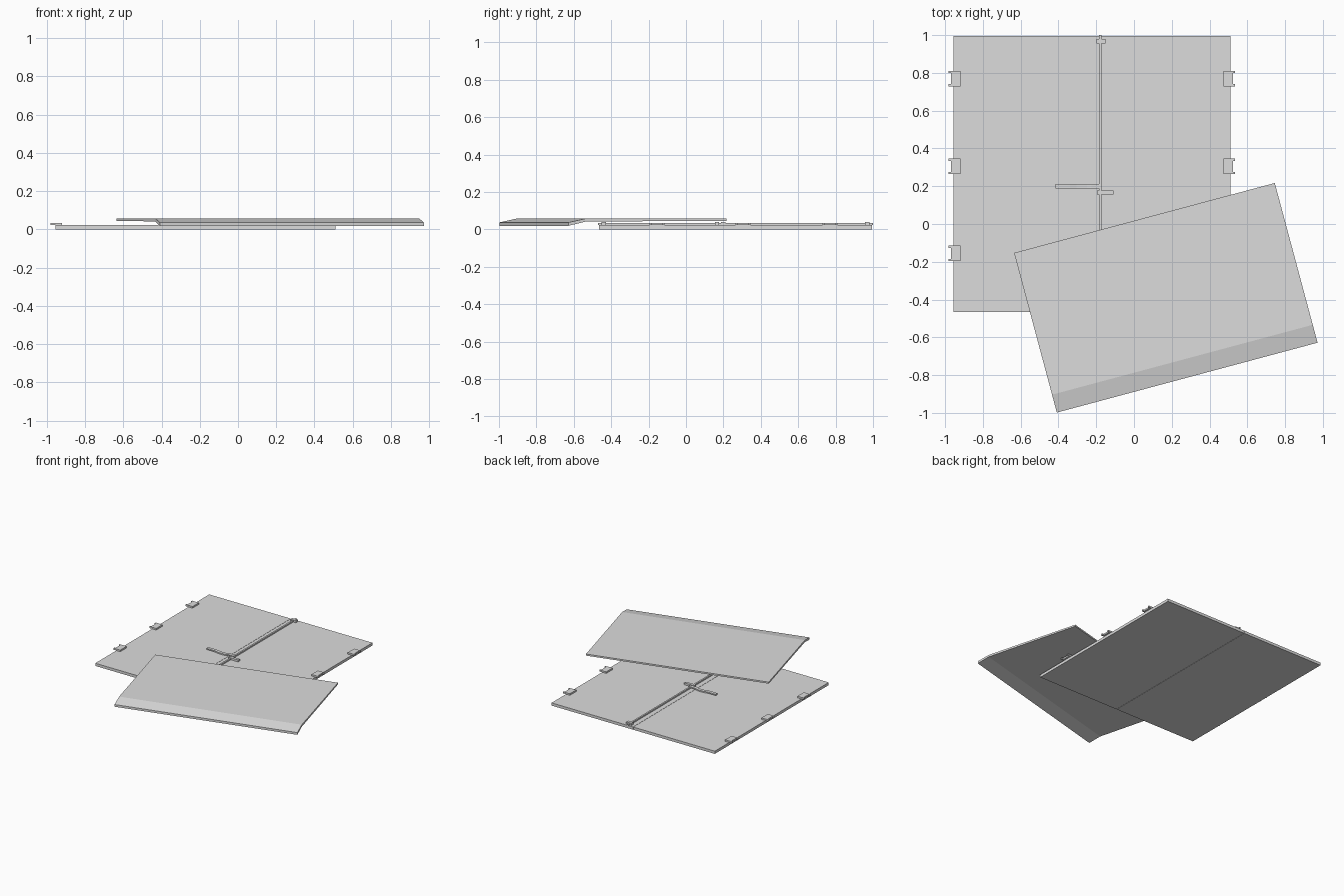
import bpy, bmesh
from math import radians, sin, cos
from mathutils import Matrix

cube = bpy.data.objects.get("Cube")
if cube:
    bpy.data.objects.remove(cube, do_unlink=True)

grey = bpy.data.materials.new("light grey metal")
grey.use_nodes = True
colour = (0.72, 0.72, 0.72, 1)
grey.diffuse_color = colour
grey.node_tree.nodes["Principled BSDF"].inputs["Base Color"].default_value = colour


def finish(name, bm):
    bmesh.ops.recalc_face_normals(bm, faces=bm.faces)
    mesh = bpy.data.meshes.new(name)
    bm.to_mesh(mesh)
    bm.free()
    mesh.materials.append(grey)
    obj = bpy.data.objects.new(name, mesh)
    bpy.context.collection.objects.link(obj)
    return obj


def extrude(name, points, direction):
    """Prism from a closed outline of 3D points."""
    bm = bmesh.new()
    face = bm.faces.new([bm.verts.new(p) for p in points])
    moved = bmesh.ops.extrude_face_region(bm, geom=[face])["geom"]
    bmesh.ops.translate(bm, vec=direction,
                        verts=[v for v in moved if isinstance(v, bmesh.types.BMVert)])
    return finish(name, bm)


def box(name, x0, x1, y0, y1, z0, z1):
    outline = [(x0, y0, z0), (x1, y0, z0), (x1, y1, z0), (x0, y1, z0)]
    return extrude(name, outline, (0, 0, z1 - z0))


LEFT, RIGHT, FRONT, BACK, TOP = -0.955, 0.51, -0.465, 0.995, 0.022
MIDDLE = (LEFT + RIGHT) / 2

# Pair of flat doors meeting at the middle
box("right_door", LEFT, MIDDLE - 0.001, FRONT, BACK, 0, TOP)
box("left_door", MIDDLE + 0.001, RIGHT, FRONT, BACK, 0, TOP)

# Hinges: a leaf with two ears beyond the door edge
for side, edge, out in (("right", LEFT, -1), ("left", RIGHT, 1)):
    for i, y in enumerate((0.77, 0.305, -0.155)):
        inner, leaf, ear = (edge + out * d for d in (-0.036, 0.015, 0.026))
        outline = [(inner, -0.041), (ear, -0.041), (ear, -0.029), (leaf, -0.029),
                   (leaf, 0.029), (ear, 0.029), (ear, 0.041), (inner, 0.041)]
        extrude(f"{side}_hinge_{i + 1}", [(x, y + dy, TOP) for x, dy in outline],
                (0, 0, 0.013))

# Locking rod with its guides
box("locking_rod", -0.185, -0.172, -0.47, 1.0, 0.023, 0.034)
for name, y in (("back_guide", 0.968), ("front_guide", -0.44)):
    box(name, -0.198, -0.15, y - 0.012, y + 0.012, TOP, 0.039)
box("middle_guide", -0.195, -0.108, 0.155, 0.177, TOP, 0.038)

# Cranked handle lever
lever = [(-0.415, 0.029), (-0.34, 0.029), (-0.305, 0.024), (-0.25, 0.024),
         (-0.225, 0.03), (-0.17, 0.03)]
extrude("handle", [(x, 0.187, z) for x, z in lever]
        + [(x, 0.187, z + 0.01) for x, z in reversed(lever)], (0, 0.025, 0))

# Loose top panel, turned, with a sloping front strip
profile = [(0, 0.045), (0, 0.058), (0.777, 0.058), (0.875, 0.037),
           (0.875, 0.019), (0.777, 0.042)]
panel = extrude("loose_panel", [(0, -v, z) for v, z in profile], (1.429, 0, 0))
panel.data.transform(Matrix.Translation((-0.635, -0.153, 0))
                     @ Matrix.Rotation(radians(15), 4, "Z"))
